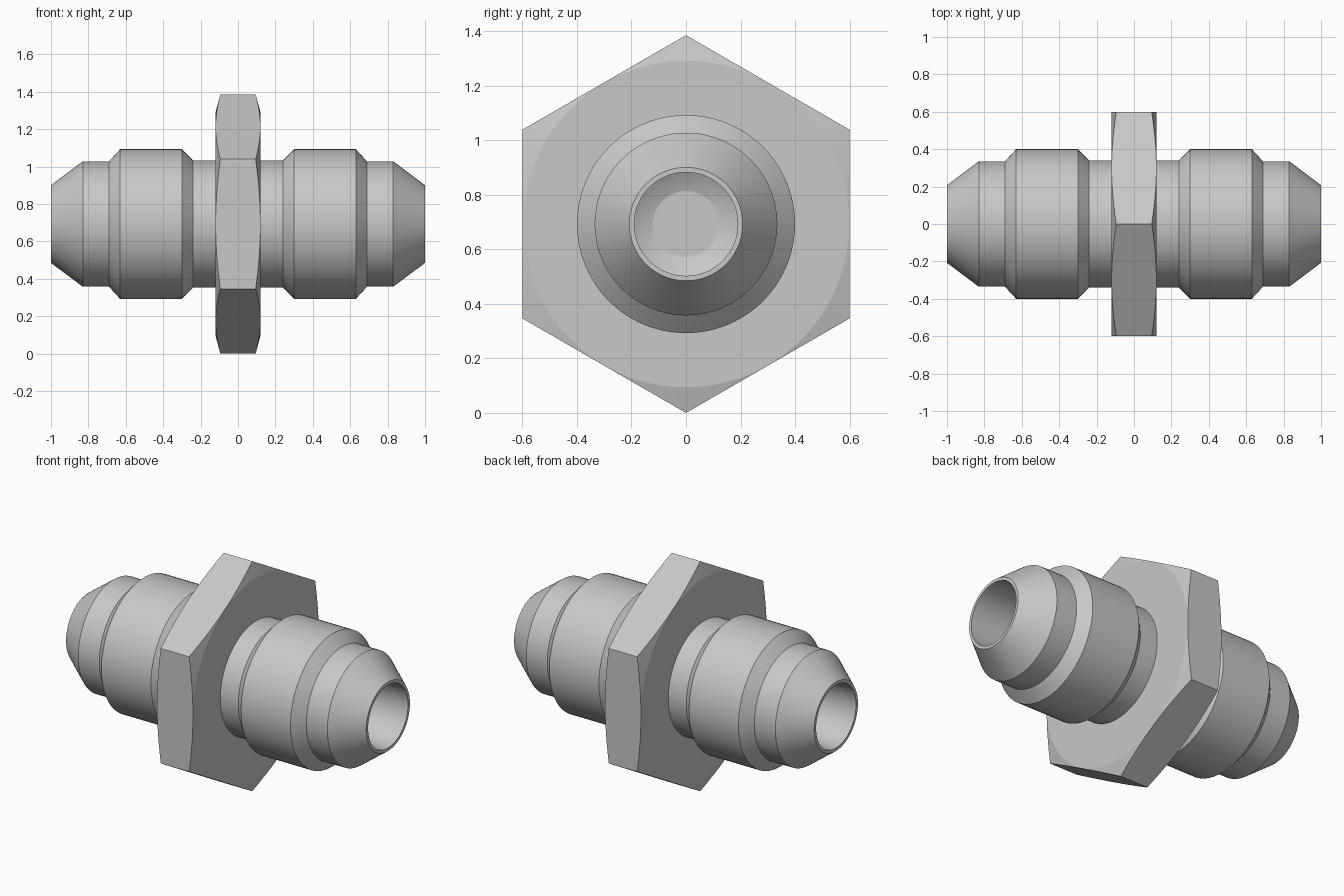
import bpy, bmesh, math
from mathutils import Matrix, Vector

cube = bpy.data.objects.get("Cube")
if cube:
    bpy.data.objects.remove(cube, do_unlink=True)

APOTHEM = 0.6
CORNER = APOTHEM / math.cos(math.pi / 6)
AXIS_Z = CORNER

steel = bpy.data.materials.new("steel_grey")
steel.use_nodes = True
steel.diffuse_color = (0.58, 0.58, 0.58, 1)
steel.node_tree.nodes["Principled BSDF"].inputs["Base Color"].default_value = (0.58, 0.58, 0.58, 1)


def finish(name, bm):
    """Turn a bmesh into a named object centred on the fitting axis."""
    bmesh.ops.recalc_face_normals(bm, faces=bm.faces)
    mesh = bpy.data.meshes.new(name)
    bm.to_mesh(mesh)
    bm.free()
    mesh.materials.append(steel)
    obj = bpy.data.objects.new(name, mesh)
    obj.location.z = AXIS_Z
    bpy.context.collection.objects.link(obj)
    return obj


def lathe(name, profile, steps=96):
    """Revolve (x, radius) points around the x axis."""
    bm = bmesh.new()
    verts = [bm.verts.new((x, 0, r)) for x, r in profile]
    edges = [bm.edges.new(pair) for pair in zip(verts, verts[1:])]
    bmesh.ops.spin(bm, geom=verts + edges, cent=(0, 0, 0), axis=(1, 0, 0),
                   angle=math.tau, steps=steps)
    bmesh.ops.remove_doubles(bm, verts=bm.verts, dist=1e-5)
    return finish(name, bm)


def smooth(obj, degrees):
    bpy.ops.object.select_all(action="DESELECT")
    obj.select_set(True)
    bpy.context.view_layer.objects.active = obj
    bpy.ops.object.shade_smooth_by_angle(angle=math.radians(degrees))


# Tube ends: outer contour from the hexagon to the nose, then the drilled bore
half = [(0, 0.34), (0.24, 0.34), (0.30, 0.4), (0.63, 0.4), (0.69, 0.335),
        (0.83, 0.335), (1, 0.208), (1, 0.19), (0.16, 0.19), (0.05, 0)]
mirrored = [(-x, r) for x, r in reversed(half[1:])]
body = lathe("fitting_body", mirrored + half[1:])
smooth(body, 25)

# Hexagonal collar with a corner pointing up
bm = bmesh.new()
bmesh.ops.create_cone(bm, cap_ends=True, segments=6, radius1=CORNER, radius2=CORNER,
                      depth=0.24, matrix=Matrix.Rotation(math.pi / 2, 4, "Y"))
top = max(bm.verts, key=lambda v: v.co.z).co
if top.z < CORNER - 0.01:
    bmesh.ops.rotate(bm, verts=bm.verts, cent=Vector(),
                     matrix=Matrix.Rotation(math.pi / 6, 3, "X"))
collar = finish("hex_collar", bm)

# Conical chamfer on the collar corners
cutter = lathe("chamfer_cutter", [(-0.121, 0), (-0.121, 0.595), (-0.087, 0.72),
                                  (0.087, 0.72), (0.121, 0.595), (0.121, 0)], 120)
cutter.hide_render = True
chamfer = collar.modifiers.new("chamfer", "BOOLEAN")
chamfer.operation = "INTERSECT"
chamfer.solver = "EXACT"
chamfer.object = cutter
bpy.context.view_layer.objects.active = collar
bpy.ops.object.modifier_apply(modifier=chamfer.name)
bpy.data.objects.remove(cutter, do_unlink=True)
smooth(collar, 10)
